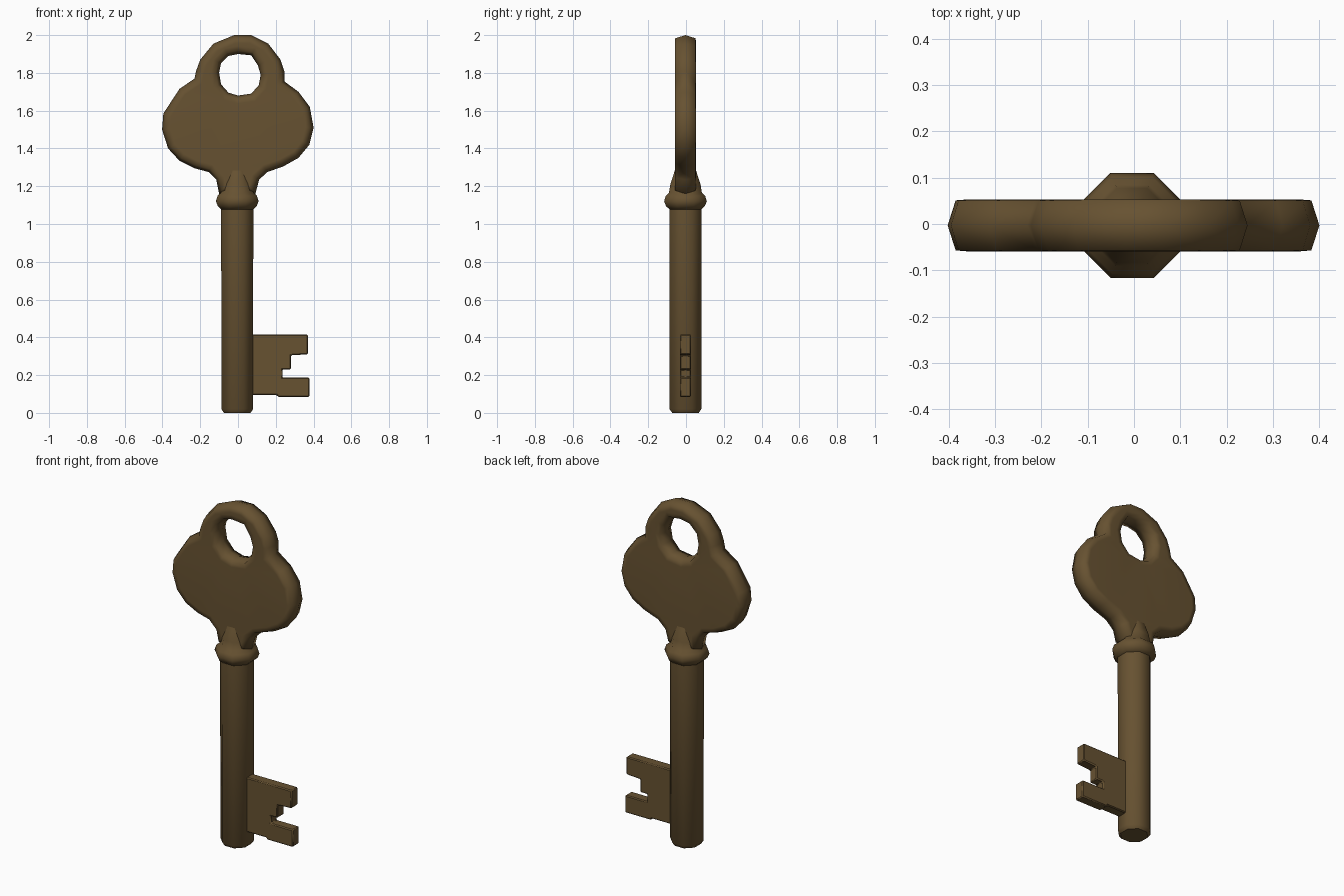
import bpy, bmesh, math
from mathutils import Vector

if "Cube" in bpy.data.objects:
    bpy.data.objects.remove(bpy.data.objects["Cube"])

brass = bpy.data.materials.new("aged_brass")
brass.diffuse_color = (0.135, 0.084, 0.031, 1)
brass.use_nodes = True
brass.node_tree.nodes["Principled BSDF"].inputs["Base Color"].default_value = brass.diffuse_color
CY = -0.003  # depth centre of the key


def finish(name, bm, angle):
    bmesh.ops.recalc_face_normals(bm, faces=bm.faces)
    me = bpy.data.meshes.new(name)
    bm.to_mesh(me)
    bm.free()
    me.materials.append(brass)
    ob = bpy.data.objects.new(name, me)
    bpy.context.collection.objects.link(ob)
    bpy.ops.object.select_all(action='DESELECT')
    ob.select_set(True)
    bpy.context.view_layer.objects.active = ob
    bpy.ops.object.shade_smooth_by_angle(angle=math.radians(angle))
    return ob


def lathe(name, profile, angle, sides=8):
    """Turned part with flats facing the axes; profile is (apothem, z)."""
    bm = bmesh.new()
    rings = []
    for r, z in profile:
        r /= math.cos(math.pi / sides)
        turn = [(i + 0.5) * math.tau / sides for i in range(sides)]
        rings.append([bm.verts.new((r * math.cos(a) - 0.004, r * math.sin(a) + CY, z)) for a in turn])
    for a, b in zip(rings, rings[1:]):
        for i in range(sides):
            j = (i + 1) % sides
            bm.faces.new((a[i], a[j], b[j], b[i]))
    bm.faces.new(rings[0])
    bm.faces.new(rings[-1])
    return finish(name, bm, angle)


def inset(pts, d):
    """Move a clockwise outline to its right by d."""
    out = []
    for i, p in enumerate(pts):
        p = Vector(p)
        e1 = (p - Vector(pts[i - 1])).normalized()
        e2 = (Vector(pts[(i + 1) % len(pts)]) - p).normalized()
        n = (Vector((e1.y, -e1.x)) + Vector((e2.y, -e2.x))).normalized()
        out.append(p + n * d / max(0.6, n.dot(Vector((e1.y, -e1.x)))))
    return out


# Bow: flat plate with a ridged rim and a ring hole
outline = [(-0.02, 2.0), (0.07, 2.0), (0.16, 1.955), (0.225, 1.87), (0.245, 1.81),
           (0.245, 1.755), (0.32, 1.70), (0.38, 1.62), (0.40, 1.51), (0.378, 1.42),
           (0.32, 1.35), (0.24, 1.305), (0.155, 1.275), (0.112, 1.235), (0.092, 1.16),
           (-0.10, 1.16), (-0.115, 1.235), (-0.155, 1.275), (-0.23, 1.295), (-0.31, 1.335),
           (-0.37, 1.40), (-0.402, 1.5), (-0.395, 1.585), (-0.31, 1.715), (-0.23, 1.77),
           (-0.222, 1.81), (-0.20, 1.87), (-0.13, 1.955)]
hole = [(0.0, 1.9), (-0.05, 1.89), (-0.09, 1.85), (-0.1, 1.80), (-0.09, 1.74), (-0.05, 1.695),
        (0.0, 1.68), (0.07, 1.69), (0.11, 1.735), (0.12, 1.79), (0.105, 1.84), (0.07, 1.893)]
bm = bmesh.new()
caps = {-1: [], 1: []}
for pts in (outline, hole):
    n = len(pts)
    ridge = [bm.verts.new((x, CY, z)) for x, z in pts]
    for side in (-1, 1):
        prev = ridge
        for d, y in ((0.017, 0.054), (0.042, 0.056)):
            ring = [bm.verts.new((p.x, CY + side * y, p.y)) for p in inset(pts, d)]
            for i in range(n):
                j = (i + 1) % n
                bm.faces.new((prev[i], prev[j], ring[j], ring[i]))
            prev = ring
        caps[side] += [bm.edges.get((prev[i], prev[(i + 1) % n])) for i in range(n)]
for side, edges in caps.items():
    bmesh.ops.triangle_fill(bm, use_beauty=True, edges=edges, normal=(0, side, 0))
finish("bow", bm, 80)

# Collar and flared neck
lathe("collar", [(0.082, 1.075), (0.103, 1.095), (0.113, 1.12), (0.104, 1.15),
                 (0.087, 1.165), (0.08, 1.21), (0.062, 1.265), (0.045, 1.32)], 60)

# Shaft with chamfered tip
lathe("shaft", [(0.07, 0.0), (0.084, 0.02), (0.085, 1.1)], 50)

# Bit: notched blade
bit = [(0.04, 0.415), (0.37, 0.415), (0.37, 0.31), (0.28, 0.305), (0.28, 0.23), (0.235, 0.23),
       (0.235, 0.187), (0.378, 0.187), (0.378, 0.085), (0.21, 0.085), (0.205, 0.095), (0.04, 0.095)]
bm = bmesh.new()
face = bm.faces.new([bm.verts.new((x, CY - 0.03, z)) for x, z in bit])
ext = bmesh.ops.extrude_face_region(bm, geom=[face])
bmesh.ops.translate(bm, vec=(0, 0.06, 0), verts=[v for v in ext["geom"] if isinstance(v, bmesh.types.BMVert)])
blade = finish("bit", bm, 50)
bev = blade.modifiers.new("soft_edges", 'BEVEL')
bev.width = 0.008
bev.segments = 1
